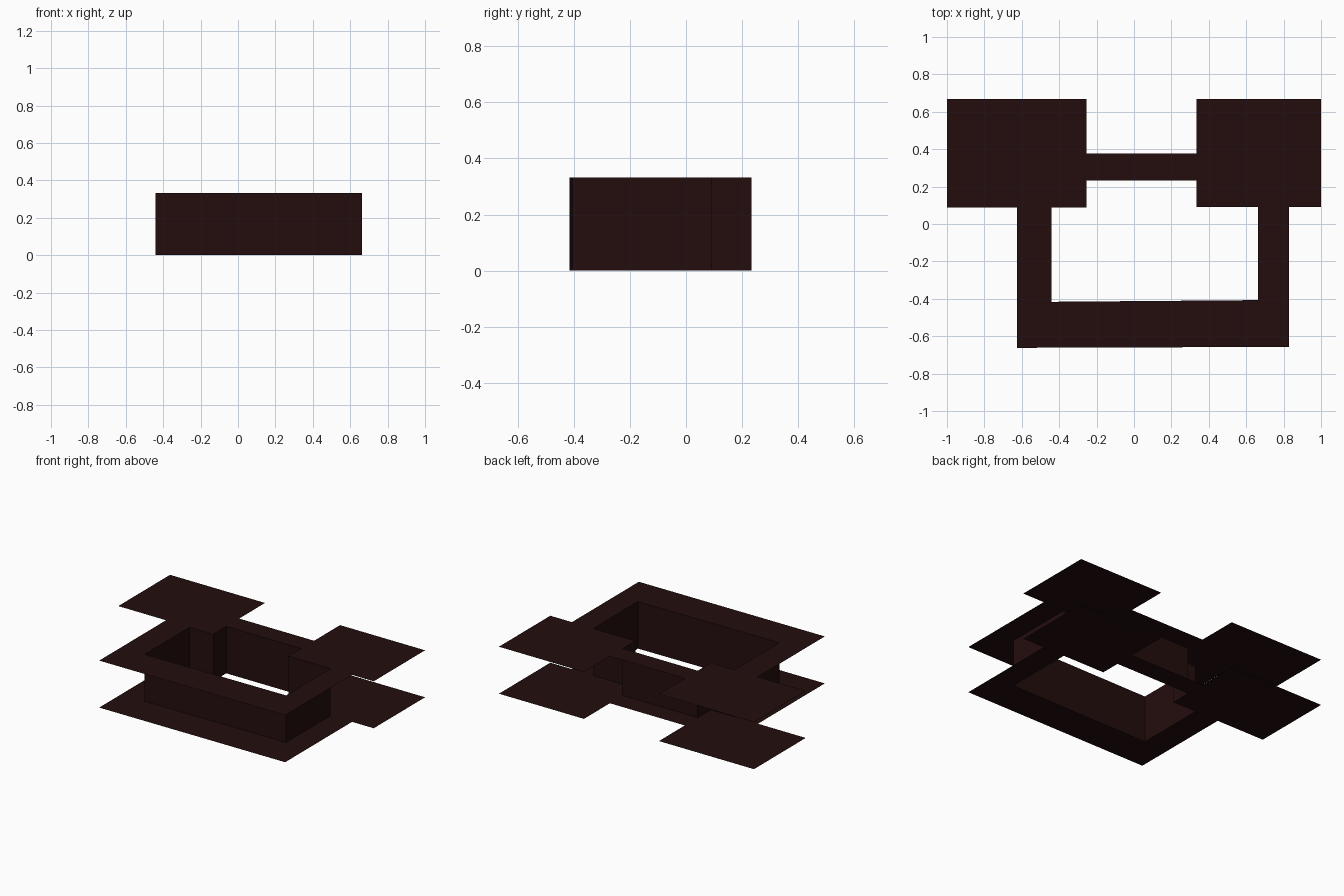
import bpy
import bmesh

if "Cube" in bpy.data.objects:
    bpy.data.objects.remove(bpy.data.objects["Cube"])

HEIGHT = 0.333

# Plan outline of the building: two square wings, a back link and a front U
OUTER = [(-0.625, -0.662), (0.83, -0.657), (0.83, 0.092), (1.0, 0.092),
         (1.0, 0.667), (0.333, 0.667), (0.333, 0.377), (-0.255, 0.377),
         (-0.255, 0.667), (-1.0, 0.667), (-1.0, 0.087), (-0.625, 0.087)]
# Courtyard opening
INNER = [(-0.44, -0.416), (0.662, -0.407), (0.662, 0.092), (0.333, 0.092),
         (0.333, 0.233), (-0.255, 0.233), (-0.255, 0.087), (-0.44, 0.087)]

brown = bpy.data.materials.new("dark brown")
brown.diffuse_color = (0.0172, 0.0043, 0.0042, 1.0)
brown.use_nodes = True
brown.node_tree.nodes["Principled BSDF"].inputs["Base Color"].default_value = brown.diffuse_color


def finish(bm, name):
    mesh = bpy.data.meshes.new(name)
    bm.to_mesh(mesh)
    bm.free()
    mesh.materials.append(brown)
    obj = bpy.data.objects.new(name, mesh)
    bpy.context.collection.objects.link(obj)


def sheet(name, z, up):
    """Flat plan with the courtyard cut out."""
    bm = bmesh.new()
    edges = []
    for loop in (OUTER, INNER):
        vs = [bm.verts.new((x, y, z)) for x, y in loop]
        edges += [bm.edges.new((a, b)) for a, b in zip(vs, vs[1:] + vs[:1])]
    bmesh.ops.triangle_fill(bm, edges=edges, use_beauty=True)
    bm.normal_update()
    for f in bm.faces:
        if (f.normal.z > 0) != up:
            f.normal_flip()
    finish(bm, name)


# Roof and floor sheets
sheet("roof", HEIGHT, True)
sheet("floor", 0.0, False)

# Walls around the courtyard, facing into it
bm = bmesh.new()
low = [bm.verts.new((x, y, 0)) for x, y in INNER]
high = [bm.verts.new((x, y, HEIGHT)) for x, y in INNER]
for i in range(len(INNER)):
    j = (i + 1) % len(INNER)
    bm.faces.new((low[j], low[i], high[i], high[j]))
finish(bm, "courtyard_walls")
